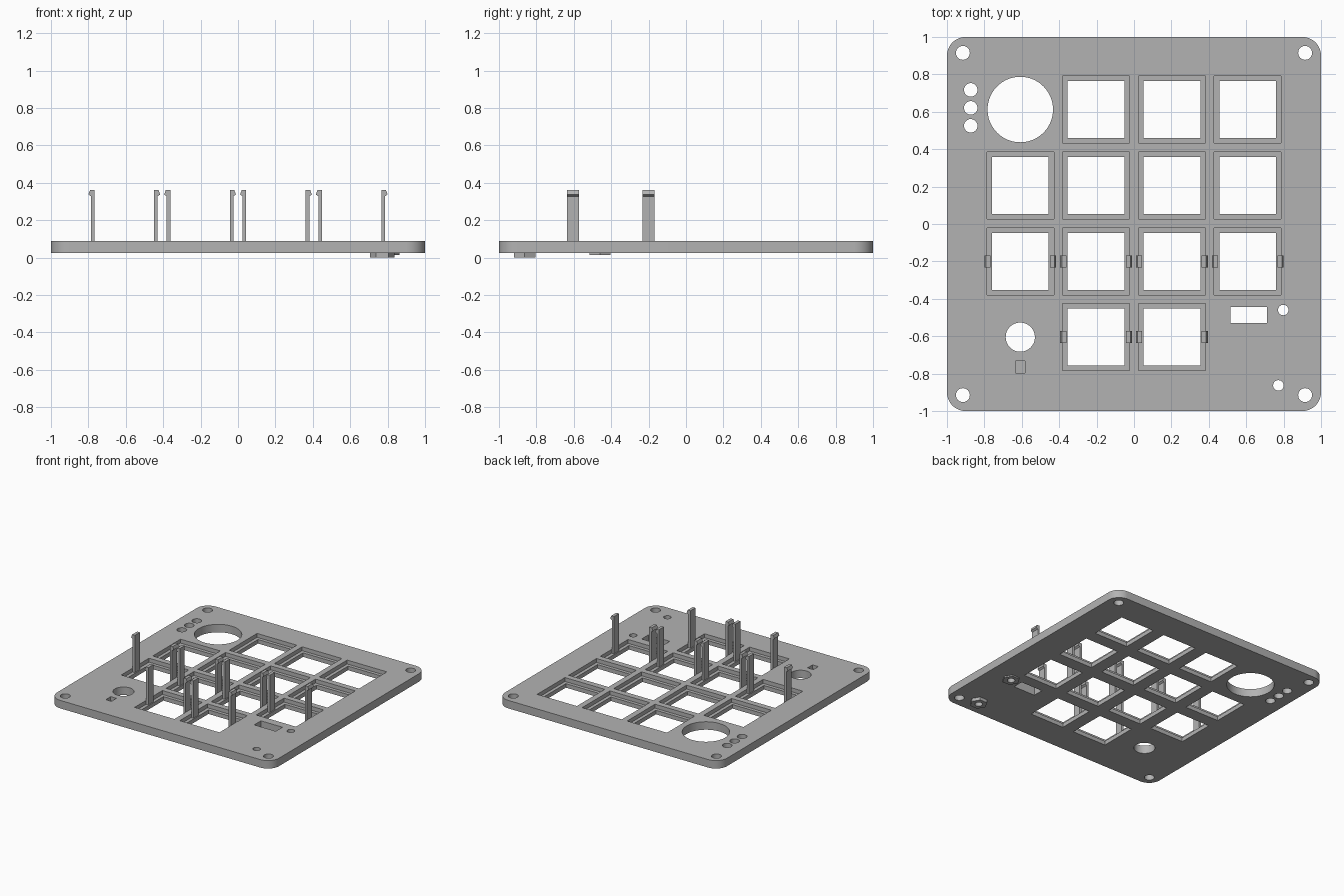
import bpy, bmesh
from math import sin, cos, pi, radians
from mathutils import Vector

default = bpy.data.objects.get("Cube")
if default:
    bpy.data.objects.remove(default, do_unlink=True)

GREY = (0.45, 0.45, 0.45, 1)
mat = bpy.data.materials.new("plain grey")
mat.use_nodes = True
mat.diffuse_color = GREY
mat.node_tree.nodes["Principled BSDF"].inputs["Base Color"].default_value = GREY

BOTTOM, TOP, LEDGE = 0.025, 0.09, 0.058
COLS = [-0.608, -0.203, 0.203, 0.608]
ROWS = [0.612, 0.206, -0.2, -0.605]


def circle(x, y, r, n=48):
    return [(x + r * cos(2 * pi * i / n), y + r * sin(2 * pi * i / n)) for i in range(n)]


def rect(x, y, hx, hy):
    return [(x - hx, y - hy), (x + hx, y - hy), (x + hx, y + hy), (x - hx, y + hy)]


def rounded_square(half, r, steps=12):
    pts = []
    for k, (sx, sy) in enumerate([(1, 1), (-1, 1), (-1, -1), (1, -1)]):
        for i in range(steps + 1):
            a = (k + i / steps) * pi / 2
            pts.append((sx * (half - r) + r * cos(a), sy * (half - r) + r * sin(a)))
    return pts


def prism(bm, bottom, offset):
    """Extrude a closed 3D outline along an offset."""
    face = bm.faces.new([bm.verts.new(p) for p in bottom])
    ext = bmesh.ops.extrude_face_region(bm, geom=[face])
    moved = [v for v in ext["geom"] if isinstance(v, bmesh.types.BMVert)]
    bmesh.ops.translate(bm, verts=moved, vec=Vector(offset))


def finish(name, bm):
    bmesh.ops.recalc_face_normals(bm, faces=bm.faces[:])
    mesh = bpy.data.meshes.new(name)
    bm.to_mesh(mesh)
    bm.free()
    mesh.materials.append(mat)
    obj = bpy.data.objects.new(name, mesh)
    bpy.context.collection.objects.link(obj)
    return obj


def solid(name, outlines, z0, z1):
    bm = bmesh.new()
    for pts in outlines:
        prism(bm, [(x, y, z0) for x, y in pts], (0, 0, z1 - z0))
    return finish(name, bm)


def apply_boolean(target, tool, operation):
    mod = target.modifiers.new(tool.name, "BOOLEAN")
    mod.operation, mod.solver, mod.object = operation, "EXACT", tool
    bpy.ops.object.select_all(action="DESELECT")
    bpy.context.view_layer.objects.active = target
    target.select_set(True)
    bpy.ops.object.modifier_apply(modifier=mod.name)
    bpy.data.objects.remove(tool, do_unlink=True)


# Key positions: all grid cells except the dial, knob and slot cells
keys = [(x, y) for j, y in enumerate(ROWS) for i, x in enumerate(COLS)
        if (i, j) not in {(0, 0), (0, 3), (3, 3)}]

# Base plate with hexagonal bosses underneath
plate = solid("base_plate", [rounded_square(1, 0.1)], BOTTOM, TOP)
SCREW_A, SCREW_B = (0.772, -0.863), (0.798, -0.46)
apply_boolean(plate, solid("deep_boss", [circle(*SCREW_A, 0.066, 6)], 0, 0.05), "UNION")
apply_boolean(plate, solid("shallow_boss", [circle(*SCREW_B, 0.066, 6)], 0.015, 0.05), "UNION")

# Stepped recesses around the key windows and the small blind pocket
recesses = [rect(x, y, 0.179, 0.179) for x, y in keys]
recesses.append(rect(COLS[0], -0.764, 0.026, 0.032))
apply_boolean(plate, solid("recess_cutter", recesses, LEDGE, 0.2), "DIFFERENCE")

# Through openings: windows, dial, knob, lights, slot and screw holes
holes = [rect(x, y, 0.152, 0.152) for x, y in keys]
holes += [circle(sx * 0.915, sy * 0.915, 0.037) for sx in (-1, 1) for sy in (-1, 1)]
holes += [circle(-0.873, y, 0.036) for y in (0.717, 0.621, 0.525)]
holes += [circle(COLS[0], ROWS[0], 0.175, 96), circle(COLS[0], ROWS[3], 0.078)]
holes += [circle(*SCREW_A, 0.028), circle(*SCREW_B, 0.028)]
holes.append(rect(0.613, -0.486, 0.097, 0.043))
apply_boolean(plate, solid("opening_cutter", holes, -0.1, 0.3), "DIFFERENCE")

bpy.ops.object.select_all(action="DESELECT")
plate.select_set(True)
bpy.context.view_layer.objects.active = plate
bpy.ops.object.shade_smooth_by_angle(angle=radians(30))

# Hooked clips on both sides of the windows in the two front rows
CLIP = [(0.159, LEDGE - 0.01), (0.178, LEDGE - 0.01), (0.178, 0.328),
        (0.192, 0.338), (0.183, 0.362), (0.159, 0.362)]
bm = bmesh.new()
for x, y in keys:
    if y < -0.1:
        for side in (-1, 1):
            prism(bm, [(x + side * d, y - 0.032, z) for d, z in CLIP], (0, 0.064, 0))
finish("key_clips", bm)
